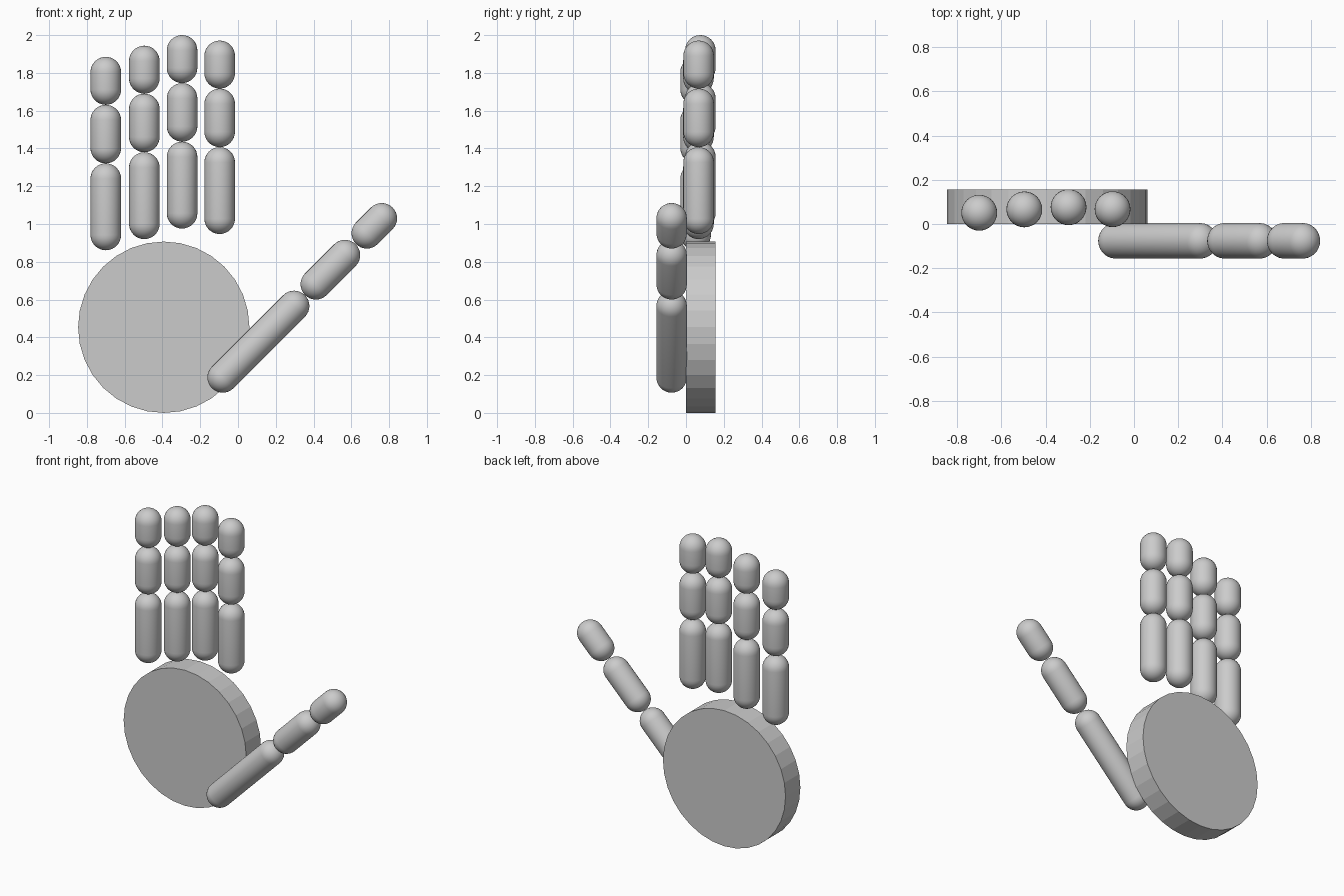
import bpy, bmesh
from math import sin, cos, pi
from mathutils import Vector, Matrix

if "Cube" in bpy.data.objects:
    bpy.data.objects.remove(bpy.data.objects["Cube"])

R = 0.081          # radius of every finger bone
SIDES, STEPS = 32, 8


def capsule(name, a, b):
    """Round-ended rod whose end spheres are centred on a and b."""
    a, b = Vector(a), Vector(b)
    length = (b - a).length
    # Half outline from the lower pole to the upper pole, spun around z
    low = [(R * sin(t), -R * cos(t)) for t in (pi / 2 * i / STEPS for i in range(STEPS + 1))]
    outline = low + [(r, length - z) for r, z in reversed(low)]
    bm = bmesh.new()
    verts = [bm.verts.new((r, 0, z)) for r, z in outline]
    edges = [bm.edges.new(pair) for pair in zip(verts, verts[1:])]
    bmesh.ops.spin(bm, geom=verts + edges, cent=(0, 0, 0), axis=(0, 0, 1),
                   angle=2 * pi, steps=SIDES, use_duplicate=False)
    bmesh.ops.remove_doubles(bm, verts=bm.verts, dist=1e-4)
    bmesh.ops.recalc_face_normals(bm, faces=bm.faces)
    for f in bm.faces:
        f.smooth = True
    mesh = bpy.data.meshes.new(name)
    bm.to_mesh(mesh)
    bm.free()
    obj = bpy.data.objects.new(name, mesh)
    turn = (b - a).to_track_quat('Z', 'Y').to_matrix().to_4x4()
    obj.matrix_world = Matrix.Translation(a) @ turn
    bpy.context.collection.objects.link(obj)


# Palm: flat-sided disc facing the front
bpy.ops.mesh.primitive_cylinder_add(vertices=32, radius=0.4535, depth=0.157,
                                    location=(-0.393, 0.0785, 0.4535),
                                    rotation=(pi / 2, 0, 0))
bpy.context.object.name = "palm"

# Fingers: x, y and lowest z of each, with three shared bone spans
bones = [("lower", 0.0, 0.46), ("middle", 0.46, 0.77), ("tip", 0.77, 1.024)]
fingers = [("little_finger", -0.70, 0.051, 0.861),
           ("ring_finger", -0.496, 0.066, 0.92),
           ("middle_finger", -0.296, 0.076, 0.976),
           ("index_finger", -0.097, 0.067, 0.947)]
for finger, x, y, z in fingers:
    for bone, start, end in bones:
        capsule(f"{finger}_{bone}", (x, y, z + start + R), (x, y, z + end - R))

# Thumb: three bones along a diagonal in front of the palm
thumb = [("lower", (-0.081, 0.188), (0.297, 0.566)),
         ("middle", (0.412, 0.681), (0.566, 0.835)),
         ("tip", (0.682, 0.951), (0.761, 1.030))]
for bone, (x0, z0), (x1, z1) in thumb:
    capsule(f"thumb_{bone}", (x0, -0.076, z0), (x1, -0.076, z1))
